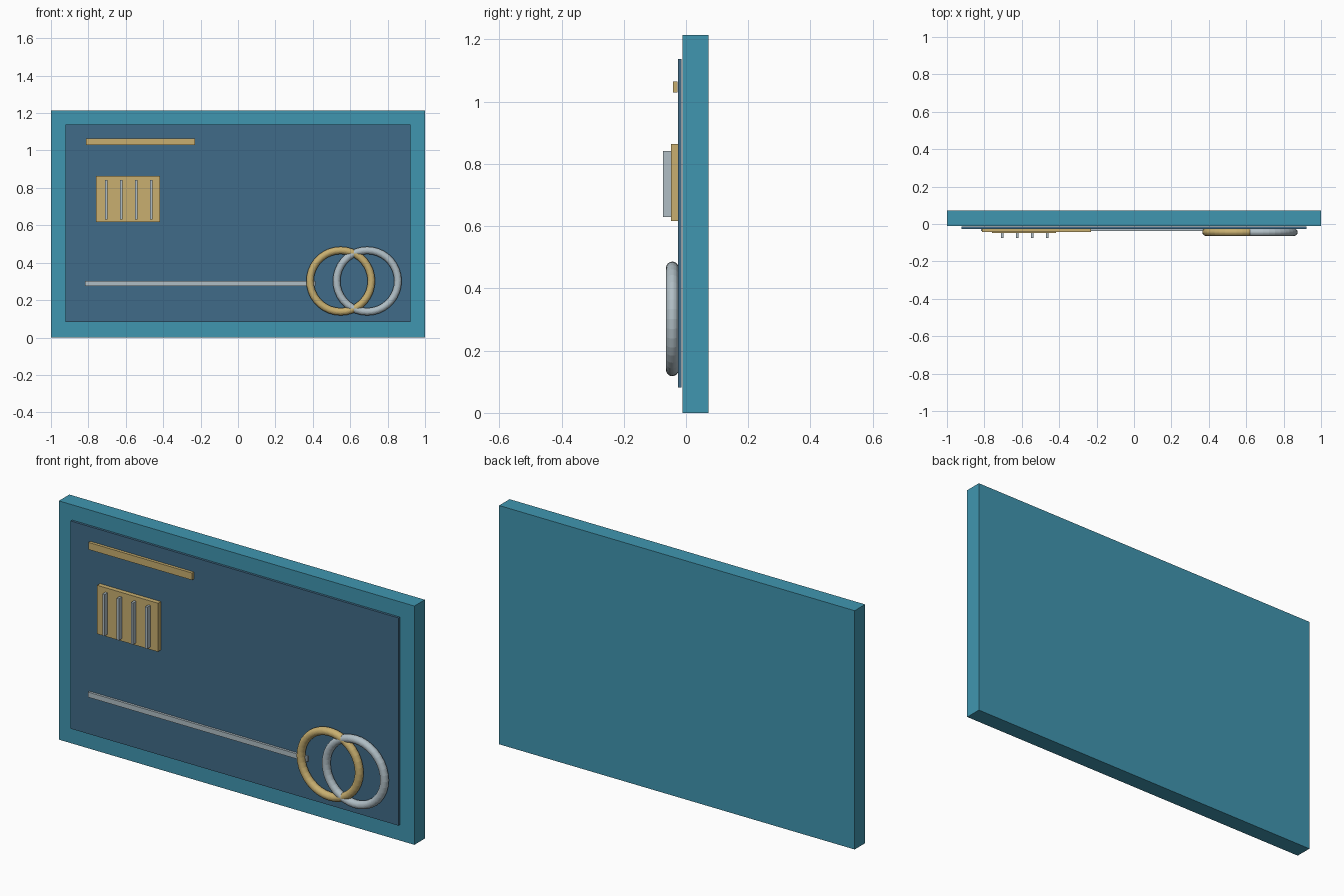
import bpy
from math import pi

default = bpy.data.objects.get("Cube")
if default:
    bpy.data.objects.remove(default, do_unlink=True)


def material(name, rgb):
    """Flat material from 0-255 display values, converted to linear."""
    linear = [((c / 255 + 0.055) / 1.055) ** 2.4 for c in rgb] + [1.0]
    mat = bpy.data.materials.new(name)
    mat.use_nodes = True
    mat.diffuse_color = linear
    mat.node_tree.nodes["Principled BSDF"].inputs["Base Color"].default_value = linear
    return mat


teal = material("teal", (64, 150, 176))
navy = material("slate blue", (64, 107, 136))
gold = material("gold", (200, 175, 112))
silver = material("silver", (176, 190, 197))


def box(name, x, y, z, mat):
    """Box from (min, max) ranges on each axis."""
    ranges = (x, y, z)
    bpy.ops.mesh.primitive_cube_add(size=1, location=[(a + b) / 2 for a, b in ranges])
    obj = bpy.context.object
    obj.name = name
    obj.scale = [b - a for a, b in ranges]
    bpy.ops.object.transform_apply(location=False, rotation=False, scale=True)
    obj.data.materials.append(mat)
    return obj


def ring(name, x, mat):
    """Upright ring facing the front."""
    bpy.ops.mesh.primitive_torus_add(
        major_radius=0.164, minor_radius=0.02, major_segments=36, minor_segments=32,
        location=(x, -0.044, 0.302), rotation=(pi / 2, 0, 0))
    obj = bpy.context.object
    obj.name = name
    obj.data.materials.append(mat)


# Card body and the raised front panel
box("card_body", (-1, 1), (-0.011, 0.073), (0, 1.214), teal)
box("front_panel", (-0.923, 0.921), (-0.026, -0.014), (0.082, 1.138), navy)

# Title strip and lower strip
box("title_strip", (-0.812, -0.229), (-0.042, -0.027), (1.029, 1.065), gold)
box("lower_strip", (-0.817, 0.415), (-0.038, -0.026), (0.275, 0.301), silver)

# Chip with its contact ribs
box("chip", (-0.758, -0.416), (-0.049, -0.026), (0.617, 0.864), gold)
for i in range(4):
    x = -0.705 + i * 0.0803
    box(f"chip_rib_{i + 1}", (x - 0.006, x + 0.006), (-0.074, -0.049), (0.63, 0.842), silver)

# Interlocking rings
ring("gold_ring", 0.549, gold)
ring("silver_ring", 0.691, silver)
